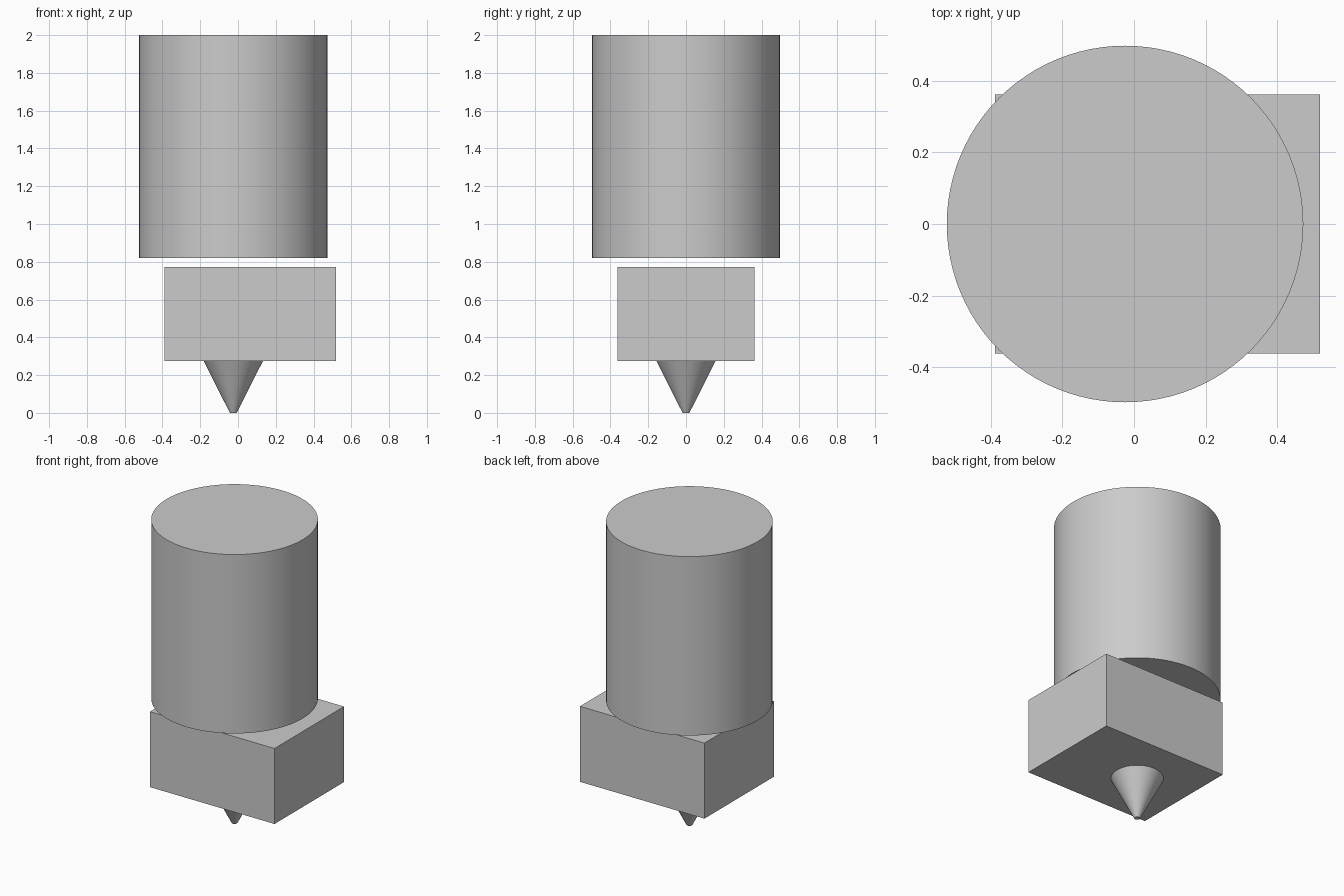
import bpy
import math

if "Cube" in bpy.data.objects:
    bpy.data.objects.remove(bpy.data.objects["Cube"], do_unlink=True)

AXIS_X = -0.025

grey = bpy.data.materials.new("light_grey")
grey.use_nodes = True
colour = (0.6, 0.6, 0.6, 1)
grey.diffuse_color = colour
grey.node_tree.nodes["Principled BSDF"].inputs["Base Color"].default_value = colour


def finish(name, smooth=True):
    """Name the active part, colour it and shade it."""
    part = bpy.context.object
    part.name = name
    part.data.materials.append(grey)
    if smooth:
        bpy.ops.object.shade_smooth_by_angle(angle=math.radians(30))
    return part


def round_part(name, r_bottom, r_top, z_bottom, z_top):
    """Capped cylinder or cone on the shared vertical axis."""
    bpy.ops.mesh.primitive_cone_add(
        vertices=96, radius1=r_bottom, radius2=r_top, depth=z_top - z_bottom,
        location=(AXIS_X, 0, (z_bottom + z_top) / 2))
    return finish(name)


# Large upper cylinder, floating just above the block
round_part("upper_cylinder", 0.498, 0.498, 0.82, 2.0)

# Offset rectangular block
bpy.ops.mesh.primitive_cube_add(size=1, location=(0.066, 0, 0.524))
block = bpy.context.object
block.scale = (0.908, 0.724, 0.498)
bpy.ops.object.transform_apply(location=False, rotation=False, scale=True)
finish("block", smooth=False)

# Tapered tip with a small blunt end
round_part("nozzle_tip", 0.018, 0.157, 0.0, 0.275)
